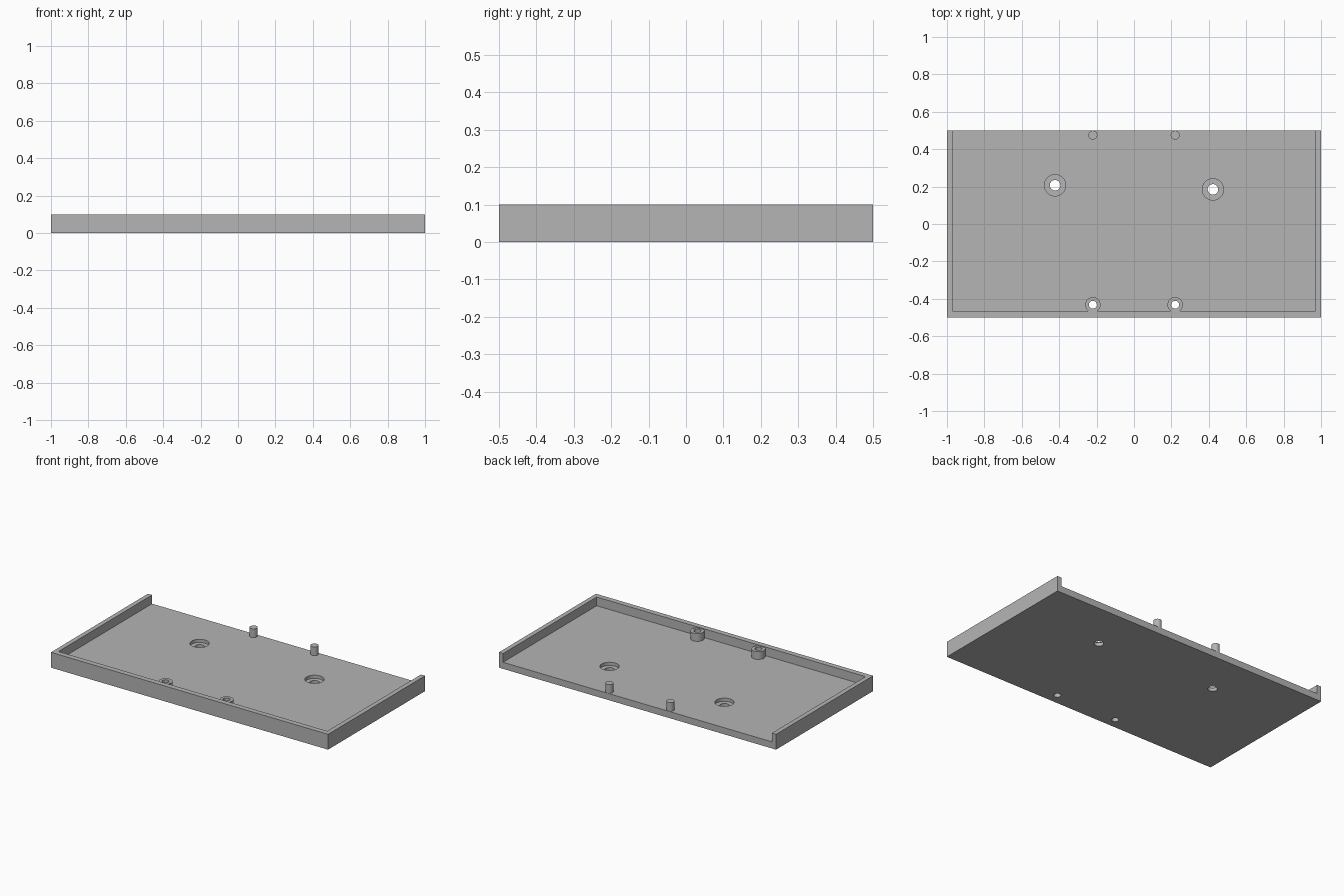
import bpy
from mathutils import Vector

cube = bpy.data.objects.get("Cube")
if cube:
    bpy.data.objects.remove(cube, do_unlink=True)

WALL, FRONT_WALL, FLOOR, HEIGHT = 0.03, 0.035, 0.043, 0.1
POST_X = 0.22
BOSS_Y, PEG_Y = -0.432, 0.475

grey = bpy.data.materials.new("plain grey")
grey.use_nodes = True
grey.diffuse_color = (0.46, 0.46, 0.46, 1)
grey.node_tree.nodes["Principled BSDF"].inputs["Base Color"].default_value = grey.diffuse_color


def finish(obj, name):
    obj.name = name
    obj.data.materials.append(grey)
    return obj


def box(name, low, high):
    low, high = Vector(low), Vector(high)
    bpy.ops.mesh.primitive_cube_add(size=1, location=(low + high) / 2)
    obj = bpy.context.object
    obj.scale = high - low
    bpy.ops.object.transform_apply(location=True, rotation=False, scale=True)
    return finish(obj, name)


def cylinder(name, x, y, radius, bottom, top):
    bpy.ops.mesh.primitive_cylinder_add(vertices=48, radius=radius, depth=top - bottom,
                                        location=(x, y, (bottom + top) / 2))
    return finish(bpy.context.object, name)


def cut(target, cutter):
    mod = target.modifiers.new("cut", 'BOOLEAN')
    mod.operation, mod.solver, mod.object = 'DIFFERENCE', 'EXACT', cutter
    bpy.context.view_layer.objects.active = target
    bpy.ops.object.modifier_apply(modifier=mod.name)
    bpy.data.objects.remove(cutter, do_unlink=True)


def smooth(obj):
    bpy.ops.object.select_all(action='DESELECT')
    obj.select_set(True)
    bpy.context.view_layer.objects.active = obj
    bpy.ops.object.shade_smooth_by_angle()


# Tray with a floor, two side walls and a front wall, open at the back
tray = box("tray", (-1, -0.5, 0), (1, 0.5, HEIGHT))
cut(tray, box("cavity", (WALL - 1, FRONT_WALL - 0.5, FLOOR), (1 - WALL, 0.6, 0.2)))

# Counterbored screw holes in the floor
for x, y in ((-0.422, 0.207), (0.422, 0.185)):
    cut(tray, cylinder("counterbore", x, y, 0.057, 0.022, 0.2))
    cut(tray, cylinder("screw_hole", x, y, 0.028, -0.1, 0.2))

# Hollow bosses by the front wall and solid pegs on the back edge
for side, x in (("left", POST_X), ("right", -POST_X)):
    boss = cylinder("boss_" + side, x, BOSS_Y, 0.041, FLOOR - 0.01, 0.094)
    for part in (tray, boss):
        cut(part, cylinder("boss_hole", x, BOSS_Y, 0.021, -0.1, 0.2))
    smooth(boss)
    smooth(cylinder("peg_" + side, x, PEG_Y, 0.024, FLOOR - 0.01, HEIGHT))

smooth(tray)
